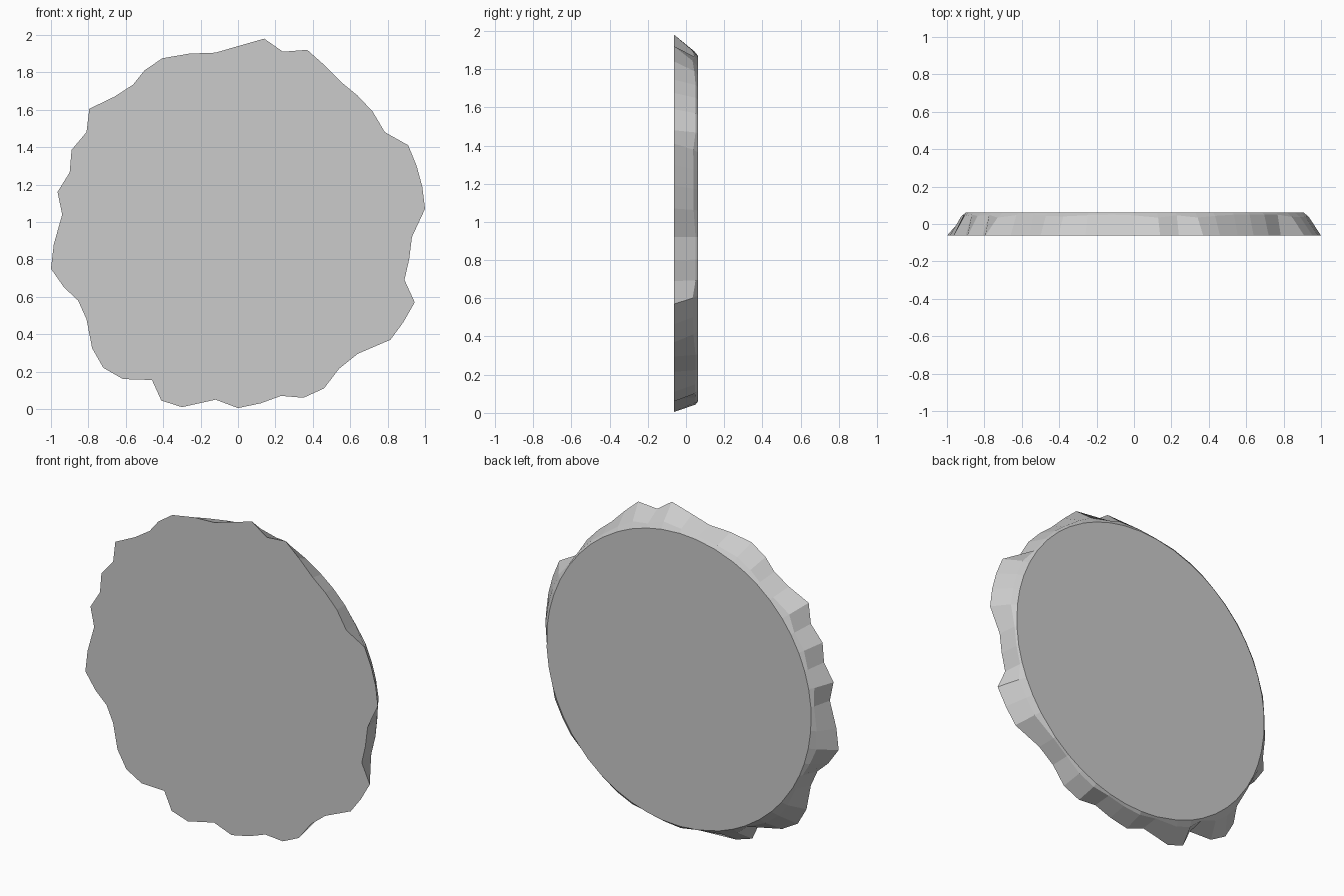
import bpy, bmesh, math

if "Cube" in bpy.data.objects:
    bpy.data.objects.remove(bpy.data.objects["Cube"])

# Wavy front outline (x, z), counter-clockwise seen from the front
OUTLINE = [
    (0, .005), (.12, .03), (.23, .07), (.35, .06), (.46, .11), (.54, .215),
    (.64, .295), (.815, .37), (.885, .465), (.945, .57), (.89, .69), (.915, .8),
    (.93, .92), (1, 1.07), (.985, 1.19), (.955, 1.3), (.91, 1.41), (.785, 1.48),
    (.72, 1.59), (.64, 1.675), (.555, 1.745), (.46, 1.84), (.37, 1.92),
    (.24, 1.91), (.14, 1.98), (0, 1.94), (-.12, 1.905), (-.26, 1.9),
    (-.405, 1.875), (-.5, 1.81), (-.56, 1.735), (-.66, 1.67), (-.795, 1.605),
    (-.81, 1.48), (-.89, 1.385), (-.9, 1.265), (-.965, 1.16), (-.94, 1.04),
    (-.985, .88), (-1, .75), (-.93, .65), (-.855, .58), (-.81, .48),
    (-.78, .325), (-.72, .22), (-.615, .16), (-.46, .155), (-.41, .045),
    (-.3, .01), (-.12, .05)]
CX, CZ, R = .005, .965, .905     # round back face
HALF = .0625                     # half thickness

bm = bmesh.new()
front, shoulder, back = [], [], []
for x, z in OUTLINE:
    dx, dz = x - CX, z - CZ
    d = math.hypot(dx, dz)
    ux, uz = dx / d, dz / d
    # shoulder keeps a little of the wave and sits lower under the big lobes
    r = R + .3 * max(d - R, .01)
    y = .05 - .25 * max(d - .96, 0)
    front.append(bm.verts.new((x, -HALF, z)))
    shoulder.append(bm.verts.new((CX + ux * r, y, CZ + uz * r)))
    back.append(bm.verts.new((CX + ux * R, HALF, CZ + uz * R)))

# Flat faces and the sloping rim
bm.faces.new(front)
bm.faces.new(back[::-1])
n = len(OUTLINE)
for a, b in ((front, shoulder), (shoulder, back)):
    for i in range(n):
        j = (i + 1) % n
        bm.faces.new((a[i], b[i], b[j], a[j]))
bmesh.ops.recalc_face_normals(bm, faces=bm.faces)

mesh = bpy.data.meshes.new("wavy_disc")
bm.to_mesh(mesh)
bm.free()
bpy.context.collection.objects.link(bpy.data.objects.new("wavy_disc", mesh))
